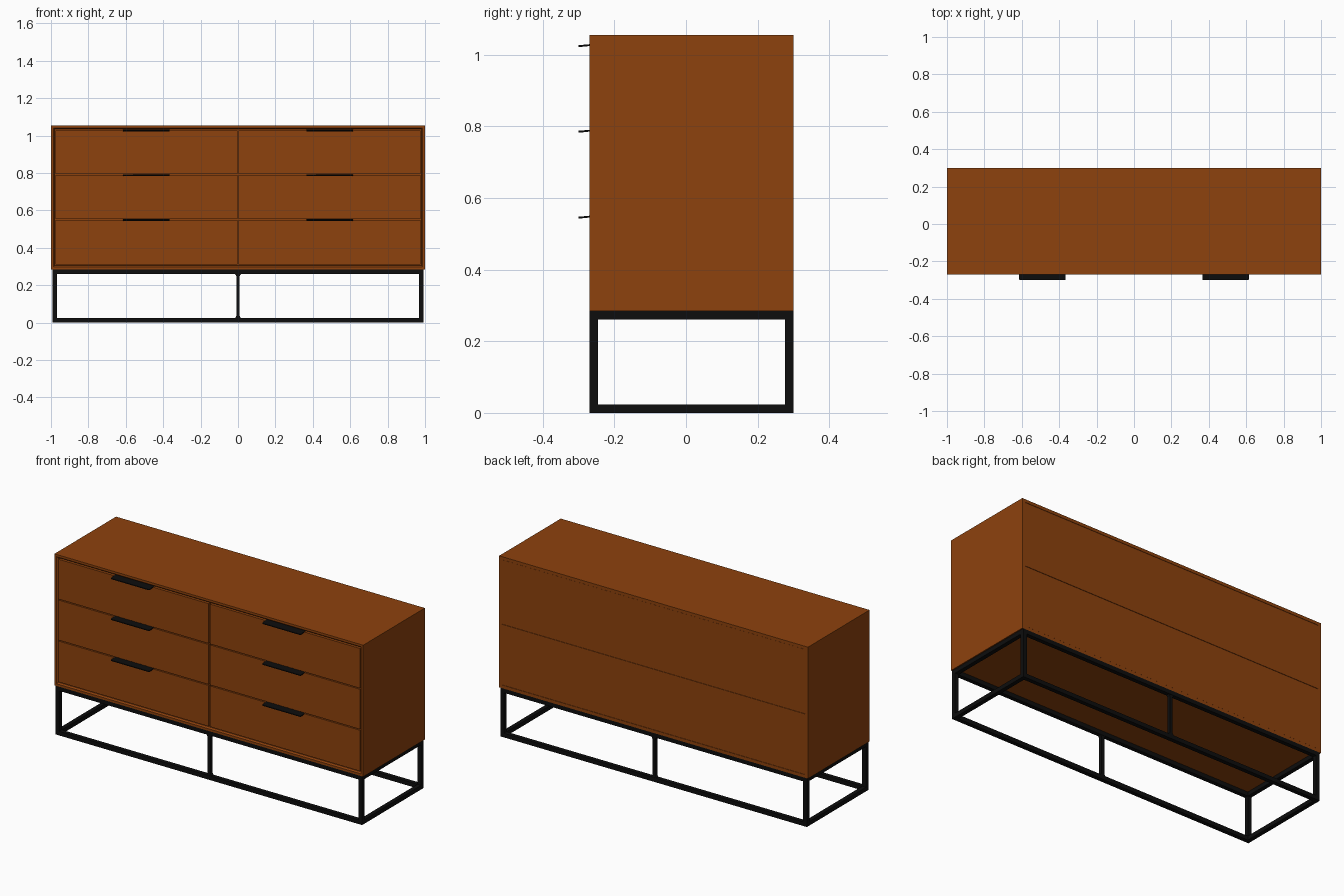
import bpy, bmesh, math
from mathutils import Matrix

if "Cube" in bpy.data.objects:
    bpy.data.objects.remove(bpy.data.objects["Cube"])


def material(name, rgb):
    m = bpy.data.materials.new(name)
    m.diffuse_color = (*rgb, 1)
    m.use_nodes = True
    m.node_tree.nodes["Principled BSDF"].inputs["Base Color"].default_value = m.diffuse_color
    return m


wood = material("walnut brown", (0.27, 0.054, 0.004))
black = material("matt black", (0.004, 0.004, 0.004))


def finish(bm, name, mat):
    bmesh.ops.recalc_face_normals(bm, faces=bm.faces)
    me = bpy.data.meshes.new(name)
    bm.to_mesh(me)
    bm.free()
    me.materials.append(mat)
    ob = bpy.data.objects.new(name, me)
    bpy.context.collection.objects.link(ob)
    return ob


def add_box(bm, x0, x1, y0, y1, z0, z1):
    mat = Matrix.Translation(((x0 + x1) / 2, (y0 + y1) / 2, (z0 + z1) / 2))
    mat = mat @ Matrix.Diagonal((x1 - x0, y1 - y0, z1 - z0, 1))
    return bmesh.ops.create_cube(bm, size=1, matrix=mat)["verts"]


def box(name, mat, *dims):
    bm = bmesh.new()
    add_box(bm, *dims)
    return finish(bm, name, mat)


# Cabinet shell: nested rectangles (inset, y) lofted from back recess to front recess
X, Z0, Z1 = 1.0, 0.285, 1.055
rings = [(0.018, 0.296), (0.018, 0.30), (0, 0.30), (0, -0.27),
         (0.013, -0.27), (0.02, -0.262), (0.02, -0.235)]
bm = bmesh.new()
loops = []
for i, y in rings:
    loops.append([bm.verts.new(p) for p in ((-X + i, y, Z0 + i), (X - i, y, Z0 + i),
                                            (X - i, y, Z1 - i), (-X + i, y, Z1 - i))])
for a, b in zip(loops, loops[1:]):
    for k in range(4):
        bm.faces.new((a[k], a[(k + 1) % 4], b[(k + 1) % 4], b[k]))
bm.faces.new(loops[0])
bm.faces.new(loops[-1])
finish(bm, "cabinet_shell", wood)

# Back panels, split by a narrow horizontal seam
box("back_panel_lower", wood, -0.981, 0.981, 0.29, 0.299, 0.304, 0.658)
box("back_panel_upper", wood, -0.981, 0.981, 0.29, 0.299, 0.661, 1.036)

# Drawer fronts with a folded pull plate on the top edge of each
for side, s in (("left", -1), ("right", 1)):
    for row, (z0, z1) in enumerate(((0.31, 0.549), (0.555, 0.789), (0.795, 1.028))):
        xa, xb = sorted((s * 0.004, s * 0.976))
        box(f"drawer_front_{side}_{row}", wood, xa, xb, -0.266, -0.236, z0, z1)
        bm = bmesh.new()
        cx = s * 0.49
        add_box(bm, cx - 0.125, cx + 0.125, -0.30, -0.245, z1 - 0.001, z1 + 0.004)
        corners = [e for e in bm.edges if all(v.co.y < -0.29 for v in e.verts)
                   and abs(e.verts[0].co.x - e.verts[1].co.x) < 0.001]
        bmesh.ops.bevel(bm, geom=corners, offset=0.006, segments=3,
                        profile=0.5, affect="EDGES")
        for v in bm.verts:  # the projecting lip dips slightly
            if v.co.y < -0.28:
                v.co.z -= 0.005
        finish(bm, f"drawer_pull_{side}_{row}", black)

# Metal base: two rectangular rings joined by corner legs
T, FX, FY0, FY1 = 0.024, 0.993, -0.27, 0.30
for label, z in (("bottom", 0.0), ("top", Z0 - T)):
    for n, y in (("front", FY0), ("back", FY1 - T)):
        box(f"{label}_rail_{n}", black, -FX, FX, y, y + T, z, z + T)
    for n, x in (("left", -FX), ("right", FX - T)):
        box(f"{label}_rail_{n}", black, x, x + T, FY0 + T, FY1 - T, z, z + T)
for n, y in (("front", FY0), ("back", FY1 - T)):
    for m, x in (("left", -FX), ("right", FX - T)):
        box(f"{n}_leg_{m}", black, x, x + T, y, y + T, T, Z0 - T)
    # Centre post with small flared ends
    bm = bmesh.new()
    prev = None
    for w, z in ((0.016, T), (0.009, T + 0.012), (0.009, Z0 - T - 0.012), (0.016, Z0 - T)):
        ring = [bm.verts.new((sx * w, y + T / 2 + sy * 0.01, z))
                for sx, sy in ((-1, -1), (1, -1), (1, 1), (-1, 1))]
        if prev:
            for k in range(4):
                bm.faces.new((prev[k], prev[(k + 1) % 4], ring[(k + 1) % 4], ring[k]))
        prev = ring
    finish(bm, f"{n}_centre_post", black)
